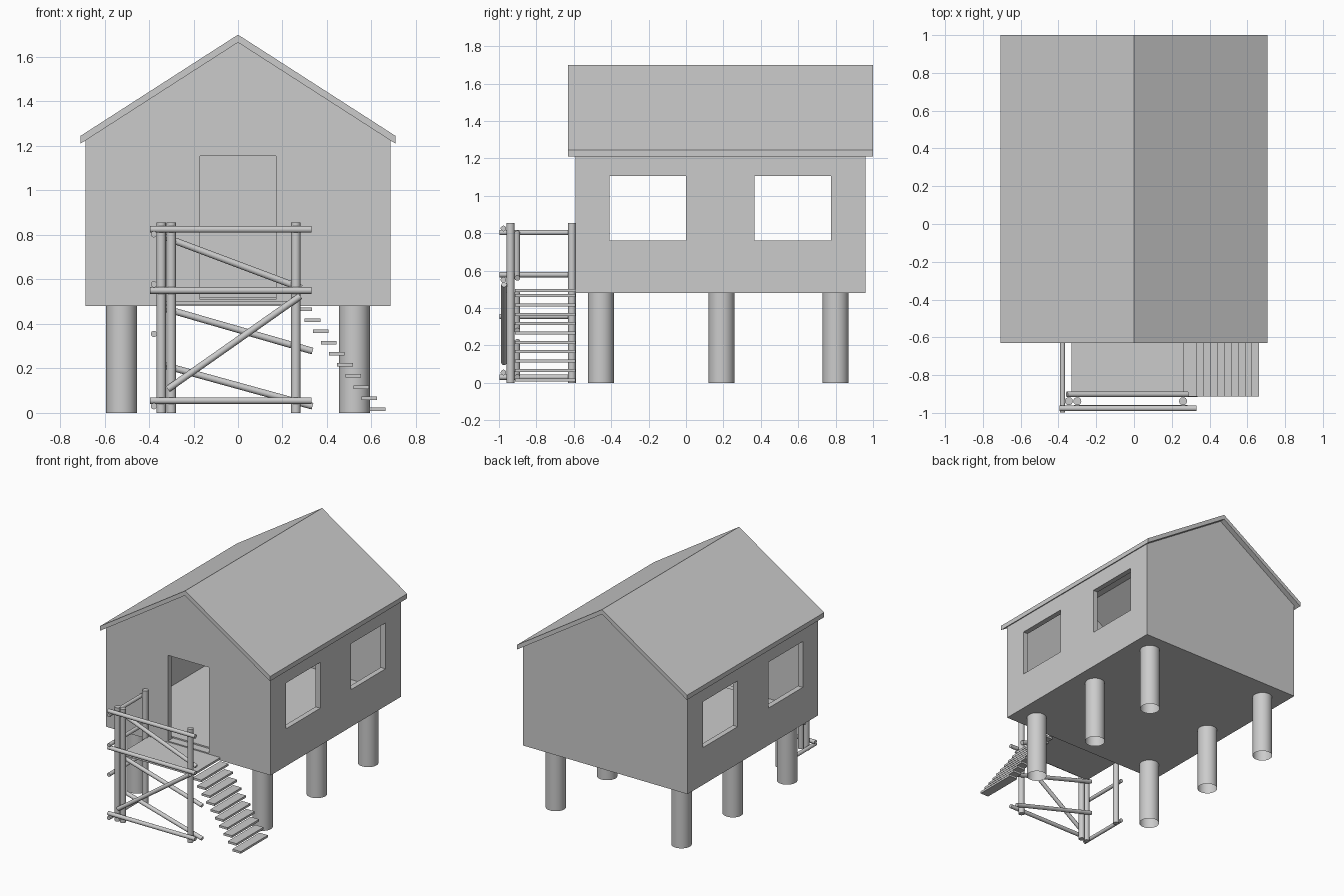
import bpy
import bmesh
from mathutils import Vector

if "Cube" in bpy.data.objects:
    bpy.data.objects.remove(bpy.data.objects["Cube"])

GREY = (0.6, 0.6, 0.6, 1.0)
mat = bpy.data.materials.new("plain grey")
mat.use_nodes = True
mat.diffuse_color = GREY
mat.node_tree.nodes["Principled BSDF"].inputs["Base Color"].default_value = GREY


def make_object(name, bm):
    bmesh.ops.recalc_face_normals(bm, faces=bm.faces[:])
    mesh = bpy.data.meshes.new(name)
    bm.to_mesh(mesh)
    bm.free()
    mesh.materials.append(mat)
    obj = bpy.data.objects.new(name, mesh)
    bpy.context.collection.objects.link(obj)
    return obj


def prism(name, profile, y0, y1):
    """Extrude an x-z profile along y."""
    bm = bmesh.new()
    face = bm.faces.new([bm.verts.new((x, y0, z)) for x, z in profile])
    ext = bmesh.ops.extrude_face_region(bm, geom=[face])["geom"]
    moved = [g for g in ext if isinstance(g, bmesh.types.BMVert)]
    bmesh.ops.translate(bm, verts=moved, vec=(0, y1 - y0, 0))
    return make_object(name, bm)


def box(name, x0, x1, y0, y1, z0, z1):
    return prism(name, [(x0, z0), (x1, z0), (x1, z1), (x0, z1)], y0, y1)


def pole(name, start, end, radius, capped=True, sides=24):
    """Round bar between two points."""
    a, b = Vector(start), Vector(end)
    bm = bmesh.new()
    bmesh.ops.create_cone(bm, cap_ends=capped, segments=sides, radius1=radius,
                          radius2=radius, depth=(b - a).length)
    turn = Vector((0, 0, 1)).rotation_difference(b - a).to_matrix()
    bmesh.ops.rotate(bm, verts=bm.verts[:], matrix=turn)
    bmesh.ops.translate(bm, verts=bm.verts[:], vec=(a + b) / 2)
    obj = make_object(name, bm)
    bpy.ops.object.select_all(action="DESELECT")
    obj.select_set(True)
    bpy.context.view_layer.objects.active = obj
    bpy.ops.object.shade_smooth_by_angle()
    return obj


def cut(target, cutter):
    mod = target.modifiers.new("cut", "BOOLEAN")
    mod.operation = "DIFFERENCE"
    mod.solver = "EXACT"
    mod.object = cutter
    bpy.context.view_layer.objects.active = target
    bpy.ops.object.modifier_apply(modifier=mod.name)
    bpy.data.objects.remove(cutter)


def gable(half, base, eave, apex):
    return [(-half, base), (half, base), (half, eave), (0, apex), (-half, eave)]


# Hollow gabled house body with door and side windows
walls = prism("house_walls", gable(0.685, 0.48, 1.225, 1.665), -0.59, 0.96)
cut(walls, prism("room_cutter", gable(0.645, 0.52, 1.225, 1.64), -0.55, 0.92))
cut(walls, box("door_cutter", -0.17, 0.17, -0.7, -0.53, 0.51, 1.155))
for y0, y1 in ((-0.41, 0.0), (0.365, 0.775)):
    cut(walls, box("window_cutter", -1, 1, y0, y1, 0.76, 1.105))

# Roof shell with overhang
prism("roof", [(-0.708, 1.21), (0, 1.665), (0.708, 1.21),
               (0.708, 1.245), (0, 1.70), (-0.708, 1.245)], -0.63, 1.0)

# Stilts, open at the ends
for side, x in (("right", -0.523), ("left", 0.523)):
    for place, y in (("front", -0.455), ("middle", 0.19), ("back", 0.80)):
        pole(f"stilt_{place}_{side}", (x, y, 0), (x, y, 0.48), 0.07, False, 32)

# Landing and floating stair treads
box("landing", -0.33, 0.265, -0.913, -0.59, 0.486, 0.502)
for i in range(10):
    x, z = 0.592 - 0.0365 * i, 0.008 + 0.05 * i
    box(f"stair_tread_{i + 1}", x, x + 0.07, -0.913, -0.59, z, z + 0.016)

# Railing posts
for name, x, y in (("front_left", 0.26, -0.938), ("front_right", -0.30, -0.938),
                   ("corner", -0.345, -0.938), ("wall", -0.345, -0.61)):
    pole(f"post_{name}", (x, y, 0), (x, y, 0.855), 0.021)

# Horizontal rails along the front and the side
for name, z in (("bottom", 0.055), ("middle", 0.55), ("top", 0.825)):
    pole(f"front_rail_{name}", (-0.395, -0.976, z), (0.33, -0.976, z), 0.015)
for name, z in (("bottom", 0.03), ("lower", 0.355), ("middle", 0.578), ("top", 0.803)):
    pole(f"side_rail_{name}", (-0.378, -0.998, z), (-0.378, -0.59, z), 0.014)

# Diagonal braces behind and in front of the posts
for name, z0, x1, z1 in (("top", 0.80, 0.285, 0.56), ("middle", 0.477, 0.335, 0.278),
                         ("bottom", 0.22, 0.335, 0.03)):
    pole(f"brace_{name}", (-0.355, -0.902, z0), (x1, -0.902, z1), 0.015)
pole("brace_front", (-0.315, -0.973, 0.107), (0.28, -0.973, 0.525), 0.015)
